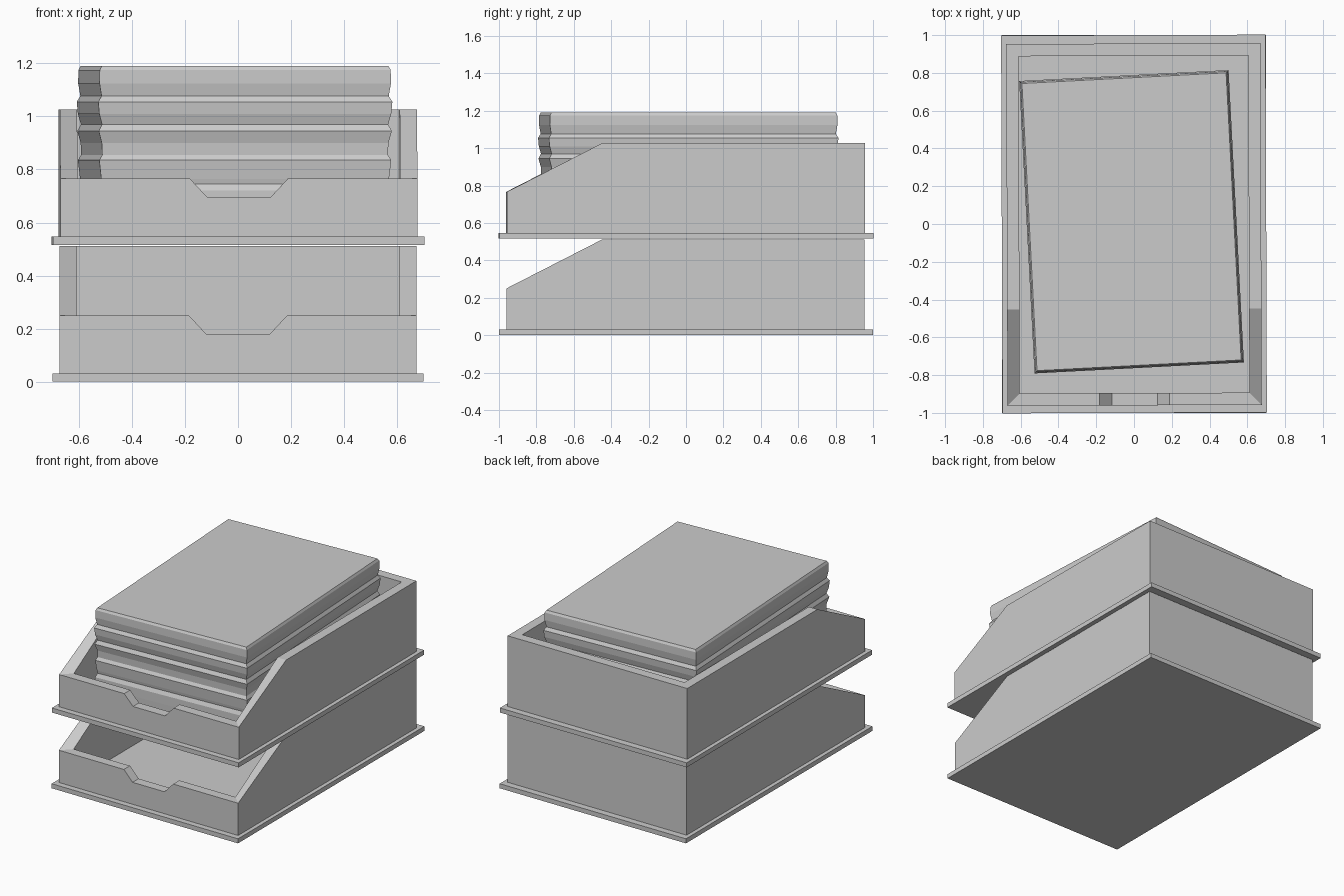
import bpy
import bmesh
import math

cube = bpy.data.objects.get("Cube")
if cube:
    bpy.data.objects.remove(cube, do_unlink=True)

grey = bpy.data.materials.new("plain grey")
grey.use_nodes = True
COLOUR = (0.6, 0.6, 0.6, 1)
grey.diffuse_color = COLOUR
grey.node_tree.nodes["Principled BSDF"].inputs["Base Color"].default_value = COLOUR


def make_object(name, bm, location=(0, 0, 0), turn=0):
    bmesh.ops.recalc_face_normals(bm, faces=bm.faces)
    mesh = bpy.data.meshes.new(name)
    bm.to_mesh(mesh)
    bm.free()
    mesh.materials.append(grey)
    obj = bpy.data.objects.new(name, mesh)
    obj.location = location
    obj.rotation_euler.z = math.radians(turn)
    bpy.context.collection.objects.link(obj)
    return obj


def bridge(bm, ring_a, ring_b):
    """Join two closed rings of vertices with quads."""
    n = len(ring_a)
    for i in range(n):
        j = (i + 1) % n
        bm.faces.new((ring_a[i], ring_a[j], ring_b[j], ring_b[i]))


def rectangle(bm, half_x, half_y, z):
    return [bm.verts.new((sx * half_x, sy * half_y, z))
            for sx, sy in ((-1, -1), (1, -1), (1, 1), (-1, 1))]


def loft(bm, sections):
    """Stack rectangles (half_x, half_y, z) into a closed solid."""
    rings = [rectangle(bm, *s) for s in sections]
    for low, high in zip(rings, rings[1:]):
        bridge(bm, low, high)
    bm.faces.new(rings[0])
    bm.faces.new(rings[-1])


PLATE = 0.031
BACK_HEIGHT, FRONT_HEIGHT, NOTCH_HEIGHT = 0.511, 0.25, 0.18
SLOPE_END = -0.45


def wall_outline(half_x, front, back):
    """Top edge of the tray wall, with the front notch and sloping sides."""
    return [(-half_x, front, FRONT_HEIGHT),
            (-0.185, front, FRONT_HEIGHT), (-0.12, front, NOTCH_HEIGHT),
            (0.12, front, NOTCH_HEIGHT), (0.185, front, FRONT_HEIGHT),
            (half_x, front, FRONT_HEIGHT), (half_x, SLOPE_END, BACK_HEIGHT),
            (half_x, back, BACK_HEIGHT), (-half_x, back, BACK_HEIGHT),
            (-half_x, SLOPE_END, BACK_HEIGHT)]


def make_tray(prefix, z, turn):
    # Base plate with a projecting rim
    bm = bmesh.new()
    loft(bm, [(0.70, 1.0, 0), (0.70, 1.0, PLATE)])
    make_object(prefix + "_tray_base", bm, (0, 0, z), turn)

    # Walls: outer side, top edge, inner side and underside
    bm = bmesh.new()
    outer = wall_outline(0.673, -0.96, 0.955)
    inner = wall_outline(0.608, -0.895, 0.89)
    tops = [[bm.verts.new(p) for p in line] for line in (outer, inner)]
    feet = [[bm.verts.new((x, y, PLATE)) for x, y, _ in line]
            for line in (outer, inner)]
    bridge(bm, feet[0], tops[0])
    bridge(bm, tops[0], tops[1])
    bridge(bm, tops[1], feet[1])
    bridge(bm, feet[1], feet[0])
    make_object(prefix + "_tray_walls", bm, (0, 0, z), turn)


UPPER_Z = 0.516
make_tray("lower", 0, 0)
make_tray("upper", UPPER_Z, 0.2)

# Paper stack: (height, outward shift) pairs give the uneven sheet edges
edge_profile = [(UPPER_Z + PLATE, 0), (0.60, 0.004), (0.66, 0.006), (0.72, 0.006),
                (0.745, -0.006), (0.765, -0.002), (0.835, 0.006), (0.855, -0.006),
                (0.90, -0.004), (0.945, 0.008), (0.97, -0.005), (1.01, 0.006),
                (1.055, 0.010), (1.077, -0.003), (1.125, 0.005), (1.175, 0.004),
                (1.19, -0.004)]
bm = bmesh.new()
loft(bm, [(0.545 + d, 0.765 + d, z) for z, d in edge_profile])
make_object("paper_stack", bm, (-0.013, 0.012, 0), 3)
